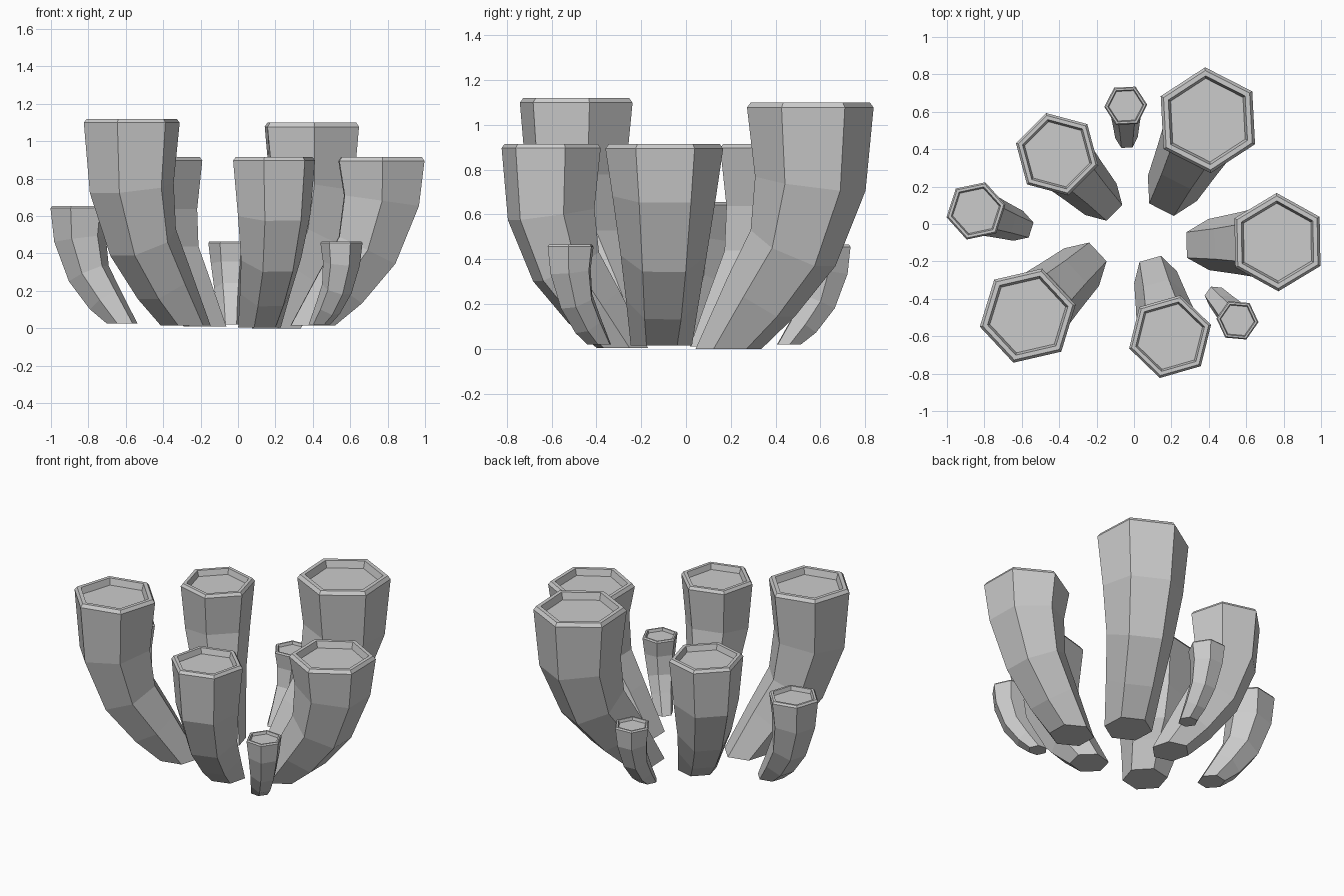
import bpy, bmesh, math
from mathutils import Vector

if "Cube" in bpy.data.objects:
    bpy.data.objects.remove(bpy.data.objects["Cube"])

SIDES = 6
# path rings: (share of outward lean, share of height, share of top radius)
PATH = [(0.40, 0.235, 0.62), (0.79, 0.455, 0.73), (1.0, 0.745, 0.88)]


def tube(name, base, top, radius, z0, height, vertex_deg, k):
    """Hexagonal tube that leans outward, then bends upright, with a sunken top."""
    b = Vector((base[0], base[1], z0))
    t = Vector((top[0], top[1], height))
    rim_low = height - 0.08 * radius
    centres, radii = [b], [radius * 0.52]
    for lean, up, r in PATH:
        c = b.lerp(t, lean)
        c.z = height * up * k
        centres.append(c)
        radii.append(radius * r)
    n_tilted = len(centres)
    # rim: chamfer, flat lip, recess wall
    for r, z in [(1, rim_low), (0.94, height), (0.84, height),
                 (0.79, height - 0.16 * radius)]:
        centres.append(Vector((t.x, t.y, z)))
        radii.append(radius * r)

    bm = bmesh.new()
    rings = []
    up = Vector((0, 0, 1))
    for i, (c, r) in enumerate(zip(centres, radii)):
        normal = up
        if 0 < i < n_tilted:
            normal = (c - centres[i - 1]).normalized() + (centres[i + 1] - c).normalized()
        tilt = up.rotation_difference(normal.normalized())
        ring = []
        for s in range(SIDES):
            a = math.radians(vertex_deg) + s * math.tau / SIDES
            ring.append(bm.verts.new(c + tilt @ Vector((r * math.cos(a), r * math.sin(a), 0))))
        rings.append(ring)
    for lo, hi in zip(rings, rings[1:]):
        for s in range(SIDES):
            n = (s + 1) % SIDES
            bm.faces.new((lo[s], lo[n], hi[n], hi[s]))
    bm.faces.new(rings[0][::-1])
    bm.faces.new(rings[-1])
    mesh = bpy.data.meshes.new(name)
    bm.to_mesh(mesh)
    bm.free()
    bpy.context.collection.objects.link(bpy.data.objects.new(name, mesh))


# name, base centre, top centre, radius, base z, height, vertex angle, bend height
tube("tube_back_right", (0.205, 0.19), (0.395, 0.555), 0.283, 0.0, 1.10, 93, 0.90)
tube("tube_right", (0.40, -0.11), (0.767, -0.097), 0.263, 0.015, 0.915, 91, 1.0)
tube("tube_small_front_right", (0.436, -0.388), (0.553, -0.515), 0.113, 0.02, 0.465, 115, 1.0)
tube("tube_front", (0.115, -0.285), (0.193, -0.602), 0.228, 0.005, 0.915, 76, 0.88)
tube("tube_front_left", (-0.28, -0.23), (-0.568, -0.49), 0.263, 0.015, 1.12, 73, 0.90)
tube("tube_back_left", (-0.177, 0.132), (-0.411, 0.373), 0.228, 0.01, 0.915, 105, 0.90)
tube("tube_left", (-0.619, -0.01), (-0.845, 0.07), 0.161, 0.025, 0.655, 72, 0.98)
tube("tube_small_back", (-0.04, 0.46), (-0.044, 0.632), 0.115, 0.02, 0.465, 3, 1.0)
